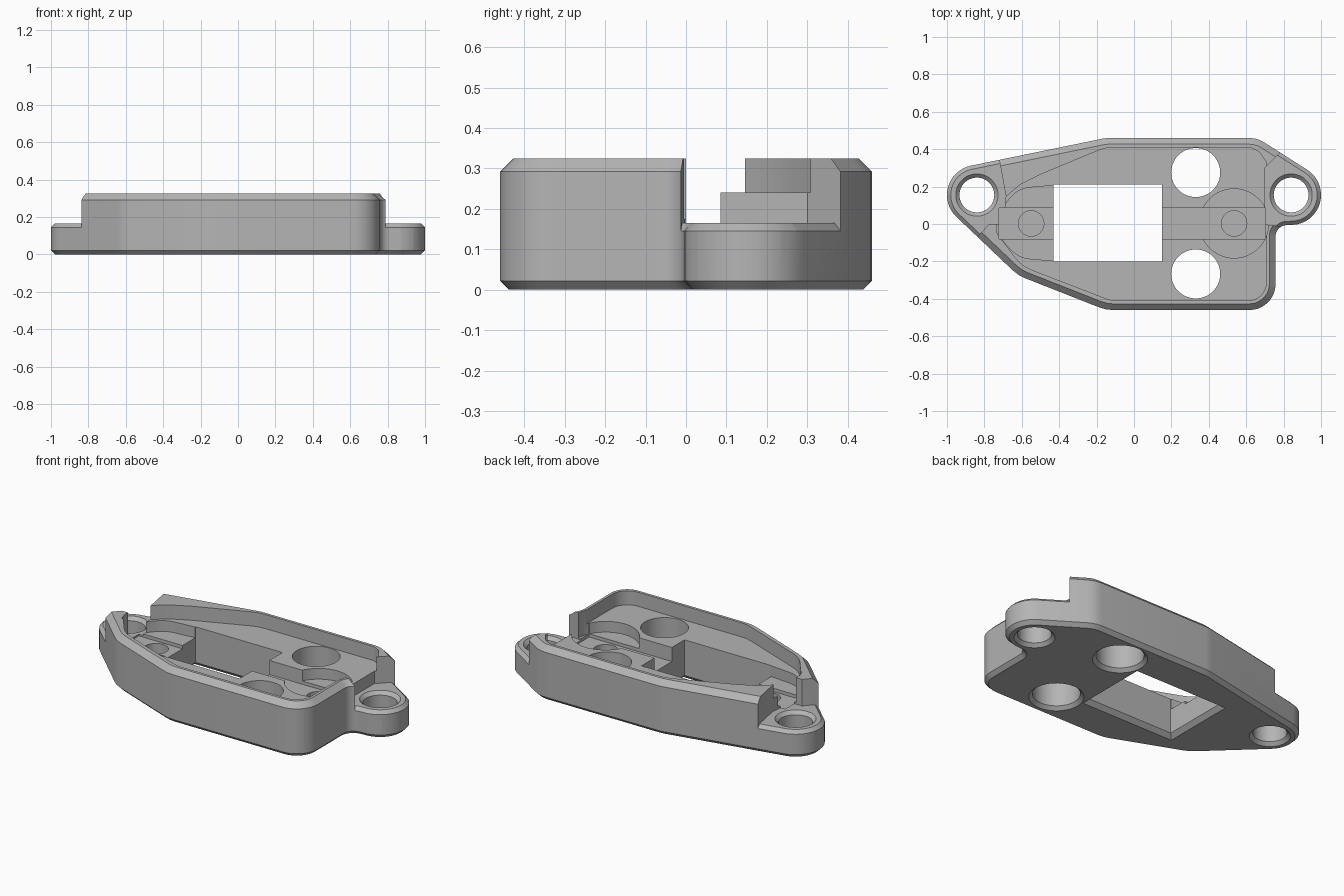
import bpy, bmesh, math
from mathutils import Vector

cube = bpy.data.objects.get("Cube")
if cube:
    bpy.data.objects.remove(cube, do_unlink=True)

grey = bpy.data.materials.new("plain grey")
grey.use_nodes = True
grey.diffuse_color = (0.46, 0.46, 0.46, 1)
grey.node_tree.nodes["Principled BSDF"].inputs["Base Color"].default_value = grey.diffuse_color


def rounded(points):
    """Closed counter-clockwise profile; each point is (x, y) or (x, y, corner radius)."""
    out = []
    for i, p in enumerate(points):
        b = Vector(p[:2])
        r = p[2] if len(p) > 2 else 0
        if not r:
            out.append(b)
            continue
        u = (Vector(points[i - 1][:2]) - b).normalized()
        v = (Vector(points[(i + 1) % len(points)][:2]) - b).normalized()
        half = u.angle(v) / 2
        centre = b + (u + v).normalized() * (r / math.sin(half))
        start = b + u * (r / math.tan(half)) - centre
        end = b + v * (r / math.tan(half)) - centre
        turn = math.atan2(start.x * end.y - start.y * end.x, start.dot(end))
        steps = max(2, round(abs(turn) / 0.18))
        for k in range(steps + 1):
            a = math.atan2(start.y, start.x) + turn * k / steps
            out.append(centre + r * Vector((math.cos(a), math.sin(a))))
    return out


def circle(x, y, r, n=48):
    return [Vector((x + r * math.cos(math.tau * k / n), y + r * math.sin(math.tau * k / n)))
            for k in range(n)]


def inset(profile, d):
    """Mitred inward offset of a counter-clockwise profile."""
    out = []
    for i, p in enumerate(profile):
        e = (p - profile[i - 1]).normalized()
        f = (profile[(i + 1) % len(profile)] - p).normalized()
        n, m = Vector((-e.y, e.x)), Vector((-f.y, f.x))
        out.append(p + (n + m) * (d / (1 + n.dot(m))))
    return out


def loft(name, profile, levels):
    """Solid through (z, inset) levels of one profile."""
    bm = bmesh.new()
    rings = [[bm.verts.new((p.x, p.y, z)) for p in inset(profile, d)] for z, d in levels]
    bm.faces.new(rings[0][::-1])
    bm.faces.new(rings[-1])
    n = len(profile)
    for low, high in zip(rings, rings[1:]):
        for i in range(n):
            j = (i + 1) % n
            bm.faces.new((low[i], low[j], high[j], high[i]))
    bmesh.ops.recalc_face_normals(bm, faces=bm.faces)
    mesh = bpy.data.meshes.new(name)
    bm.to_mesh(mesh)
    bm.free()
    ob = bpy.data.objects.new(name, mesh)
    mesh.materials.append(grey)
    bpy.context.collection.objects.link(ob)
    return ob


def cut(target, cutter):
    """Subtract the cutter for good, then discard it."""
    mod = target.modifiers.new("cut", 'BOOLEAN')
    mod.operation, mod.solver, mod.object = 'DIFFERENCE', 'EXACT', cutter
    bpy.context.view_layer.objects.active = target
    bpy.ops.object.modifier_apply(modifier=mod.name)
    bpy.data.objects.remove(cutter, do_unlink=True)


# Heights
TOP, EAR, FLOOR, LOBE, CHANNEL, OVER = 0.325, 0.165, 0.24, 0.175, 0.155, 0.5
EAR_X, EAR_Y, EAR_R = 0.84, 0.155, 0.16


def ear_arc(x, start, end, steps=16):
    return [Vector((x + EAR_R * math.cos(math.radians(start + (end - start) * k / steps)),
                    EAR_Y + EAR_R * math.sin(math.radians(start + (end - start) * k / steps))))
            for k in range(steps + 1)]


# Outer shape: two round ears joined by a tapered body
front = rounded([(-0.95, 0.04), (-0.62, -0.275, 0.2), (-0.15, -0.46, 0.2), (0.757, -0.46, 0.14),
                 (0.757, -0.006, 0.06), (0.835, -0.006)])[1:-1]
back = rounded([(0.92, 0.293), (0.66, 0.46, 0.15), (-0.15, 0.46, 0.2), (-0.87, 0.312)])[1:-1]
outline = front + ear_arc(EAR_X, -88, 58) + back + ear_arc(-EAR_X, 102, 226)

body = loft("tray_body", outline, [(0, 0.022), (0.022, 0), (TOP - 0.033, 0), (TOP, 0.033)])

# Low ears with chamfered rims, cleared out of the tall wall
clear_right = [(0.70, -0.002), (1.1, -0.05), (1.1, 0.6), (0.8, 0.6), (0.785, 0.385), (0.70, 0.30)]
clear_left = [(-1.1, -0.2), (-0.95, -0.2), (-0.83, -0.06), (-0.775, 0), (-0.70, 0), (-0.685, 0.15),
              (-0.72, 0.34), (-0.72, 0.6), (-1.1, 0.6)]
for region in (clear_right, clear_left):
    clearance = loft("ear_clearance", rounded(region), [(0.13, 0), (OVER, 0)])
    cut(clearance, loft("ear_rim", outline, [(0.115, -0.03), (EAR, 0.02)]))
    cut(body, clearance)

# Main pocket inside the wall
pocket = rounded([(-0.12, -0.41, 0.15), (0.708, -0.41, 0.1), (0.708, 0.33), (0.67, 0.385),
                  (0.62, 0.41), (-0.15, 0.41, 0.2), (-0.5, 0.265), (-0.61, 0.21), (-0.686, 0.145),
                  (-0.735, 0.02), (-0.725, -0.06), (-0.6, -0.225, 0.2)])
cut(body, loft("pocket", pocket, [(FLOOR, 0), (OVER, 0)]))

# Sunken lobe on one end, round recess on the other, and the channel between
lobe = rounded([(-0.42, -0.198), (-0.62, -0.18, 0.15), (-0.735, -0.05, 0.06), (-0.735, 0.05, 0.06),
                (-0.62, 0.19, 0.15), (-0.42, 0.207)][::-1])
cut(body, loft("lobe", lobe, [(LOBE, 0), (OVER, 0)]))
cut(body, loft("round_recess", circle(0.535, 0.003, 0.185), [(LOBE, 0), (OVER, 0)]))
channel = rounded([(-0.722, -0.08), (0.703, -0.08), (0.703, 0.085), (-0.722, 0.085)])
cut(body, loft("channel", channel, [(CHANNEL, 0), (OVER, 0)]))

# Rectangular window, flared underneath
window = rounded([(-0.43, -0.2), (0.15, -0.2), (0.15, 0.21), (-0.43, 0.21)])
cut(body, loft("window", window, [(-0.02, -0.045), (0.025, 0), (OVER, 0)]))

# Through holes with flared lower rims, blind screw holes, stepped ear holes
for y in (0.275, -0.267):
    cut(body, loft("round_hole", circle(0.33, y, 0.131), [(-0.02, -0.04), (0.02, 0), (OVER, 0)]))
for x in (-0.55, 0.535):
    cut(body, loft("screw_hole", circle(x, 0.003, 0.068), [(0.09, 0), (OVER, 0)]))
for x in (-EAR_X, EAR_X):
    cut(body, loft("ear_hole", circle(x, EAR_Y, 0.093),
                   [(-0.02, -0.04), (0.02, 0), (EAR - 0.02, 0), (EAR + 0.02, -0.04)]))

for ob in bpy.context.selected_objects:
    ob.select_set(False)
body.select_set(True)
bpy.context.view_layer.objects.active = body
bpy.ops.object.shade_smooth_by_angle(angle=math.radians(25))
